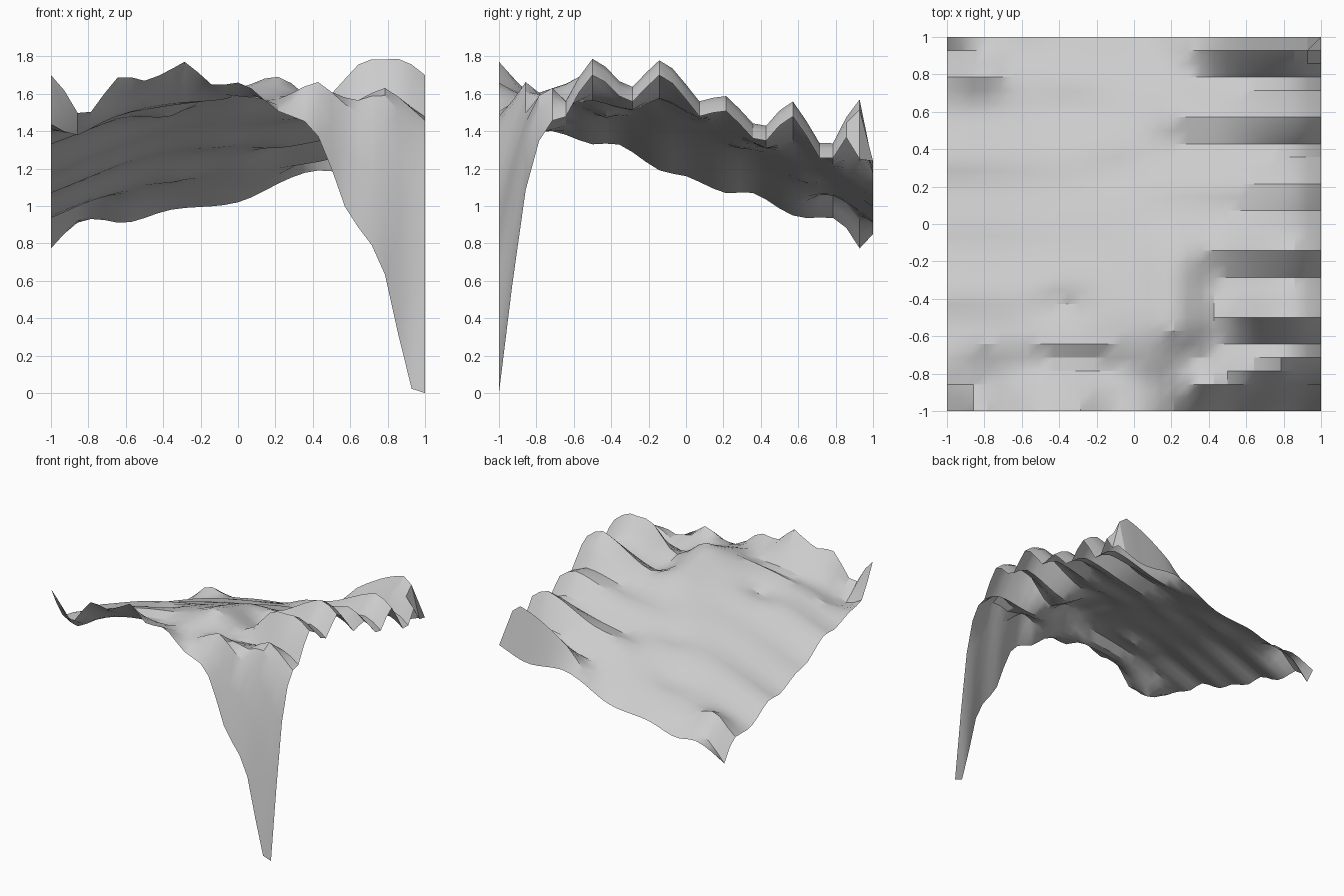
import bpy
import bmesh
from math import exp

CELLS = 28
FRONT_ZONE = -.64  # where the front rows hand over to the inner terrain

cube = bpy.data.objects.get("Cube")
if cube:
    bpy.data.objects.remove(cube, do_unlink=True)


def curve(points, t):
    """Smooth interpolation through a sorted list of (position, height) points."""
    last = len(points) - 1

    def slope(i):
        before, after = points[max(i - 1, 0)], points[min(i + 1, last)]
        return (after[1] - before[1]) / (after[0] - before[0])

    index = 0
    while index < last - 1 and t > points[index + 1][0]:
        index += 1
    (start, low), (end, high) = points[index], points[index + 1]
    width = end - start
    u = min(max((t - start) / width, 0), 1)
    ease = u * u * (3 - 2 * u)
    bend = slope(index) * u * (1 - u) ** 2 - slope(index + 1) * u * u * (1 - u)
    return low + (high - low) * ease + bend * width


def bump(x, y, centre, size, height):
    """Soft local hill, or hollow when the height is negative."""
    dx, dy = (x - centre[0]) / size[0], (y - centre[1]) / size[1]
    return height * exp(-dx * dx - dy * dy)


# Height profiles running front to back, from the low left side to the ridged right side
side_low = [(-.64, 1.38), (-.5, 1.33), (-.36, 1.33), (-.14, 1.19), (0, 1.16), (.21, 1.07),
            (.36, 1.07), (.57, .95), (.79, .92), (.93, .86), (1, .86)]
middle = [(-.64, 1.63), (-.5, 1.62), (-.36, 1.58), (-.2, 1.53), (0, 1.46), (.2, 1.39),
          (.5, 1.28), (.8, 1.15), (1, 1.03)]
plateau = [(-.64, 1.65), (-.57, 1.69), (-.43, 1.66), (-.28, 1.62), (-.14, 1.58), (.07, 1.46),
           (.21, 1.43), (.43, 1.31), (.57, 1.34), (.79, 1.2), (1, 1.12)]
inner_ridges = [(-.64, 1.53), (-.5, 1.56), (-.28, 1.51), (-.14, 1.58), (.07, 1.48),
                (.21, 1.47), (.43, 1.35), (.57, 1.39), (.79, 1.24), (.93, 1.37), (1, 1.19)]
ridges = [(-.64, 1.56), (-.5, 1.78), (-.36, 1.67), (-.28, 1.64), (-.14, 1.78), (0, 1.65),
          (.07, 1.56), (.21, 1.59), (.36, 1.44), (.43, 1.43), (.57, 1.56), (.71, 1.34),
          (.79, 1.34), (.93, 1.57), (1, 1.24)]

# Rows running left to right: the front border, the two rows behind it, and the back border
front_border = [(-1, 1.7), (-.93, 1.62), (-.86, 1.5), (-.79, 1.5), (-.64, 1.69), (-.5, 1.67),
                (-.36, 1.73), (-.28, 1.77), (-.14, 1.65), (0, 1.66), (.07, 1.63), (.21, 1.51),
                (.36, 1.45), (.43, 1.37), (.5, 1.2), (.57, 1), (.64, .89), (.71, .8),
                (.79, .62), (.86, .3), (.93, .02), (1, 0)]
front_crest = [(-1, 1.44), (-.86, 1.38), (-.71, 1.47), (-.5, 1.58), (-.28, 1.62), (-.1, 1.6),
               (.07, 1.58), (.21, 1.57), (.36, 1.64), (.43, 1.66), (.57, 1.54), (.78, 1.38),
               (.93, 1.15), (1, 1.07)]
front_hollow = [(-1, 1.41), (-.86, 1.4), (-.64, 1.48), (-.36, 1.53), (-.1, 1.56), (.06, 1.62),
                (.21, 1.6), (.36, 1.57), (.57, 1.57), (.65, 1.57), (.78, 1.64), (.9, 1.52),
                (1, 1.42)]
back_border = [(-1, .85), (-.79, .93), (-.6, .91), (-.36, .98), (0, 1.02), (.28, 1.15),
               (.43, 1.19), (.75, 1.16), (1, 1.24)]

# Local hills and hollows: centre, size, height
bumps = [((-.82, .8), (.13, .1), .11), ((-.38, -.43), (.14, .08), -.06),
         ((-.08, .29), (.14, .08), -.03), ((-.33, .62), (.14, .08), -.03),
         ((.65, -.5), (.13, .07), .1), ((-1, .93), (.08, .06), -.09),
         ((1, .93), (.05, .05), -.24)]


def inner_height(x, y):
    low, centre, outer = curve(side_low, y), curve(middle, y), curve(ridges, y)
    columns = [(-1, low), (-.5, (low + centre) / 2 + .04), (0, centre), (.22, curve(plateau, y)),
               (.45, curve(inner_ridges, y)), (.86, outer), (1, outer - .08)]
    return curve(columns, x) + sum(bump(x, y, *hill) for hill in bumps)


def height(x, y):
    if y > .99:
        return curve(back_border, x)
    if y > FRONT_ZONE:
        return inner_height(x, y)
    rows = [(-1, curve(front_border, x)), (-.86, curve(front_crest, x)),
            (-.75, curve(front_hollow, x)), (FRONT_ZONE, inner_height(x, FRONT_ZONE)),
            (-.57, inner_height(x, -.57))]
    return max(curve(rows, y), 0)


# Terrain sheet
mesh = bpy.data.meshes.new("terrain_sheet")
terrain = bpy.data.objects.new("terrain_sheet", mesh)
bpy.context.collection.objects.link(terrain)
bm = bmesh.new()
bmesh.ops.create_grid(bm, x_segments=CELLS, y_segments=CELLS, size=1)
for vert in bm.verts:
    vert.co.z = height(vert.co.x, vert.co.y)
bm.to_mesh(mesh)
bm.free()

# Plain grey surface
grey = bpy.data.materials.new("stone_grey")
grey.use_nodes = True
colour = (.6, .6, .6, 1)
grey.diffuse_color = colour
grey.node_tree.nodes["Principled BSDF"].inputs["Base Color"].default_value = colour
mesh.materials.append(grey)

bpy.context.view_layer.objects.active = terrain
terrain.select_set(True)
bpy.ops.object.shade_smooth_by_angle()
